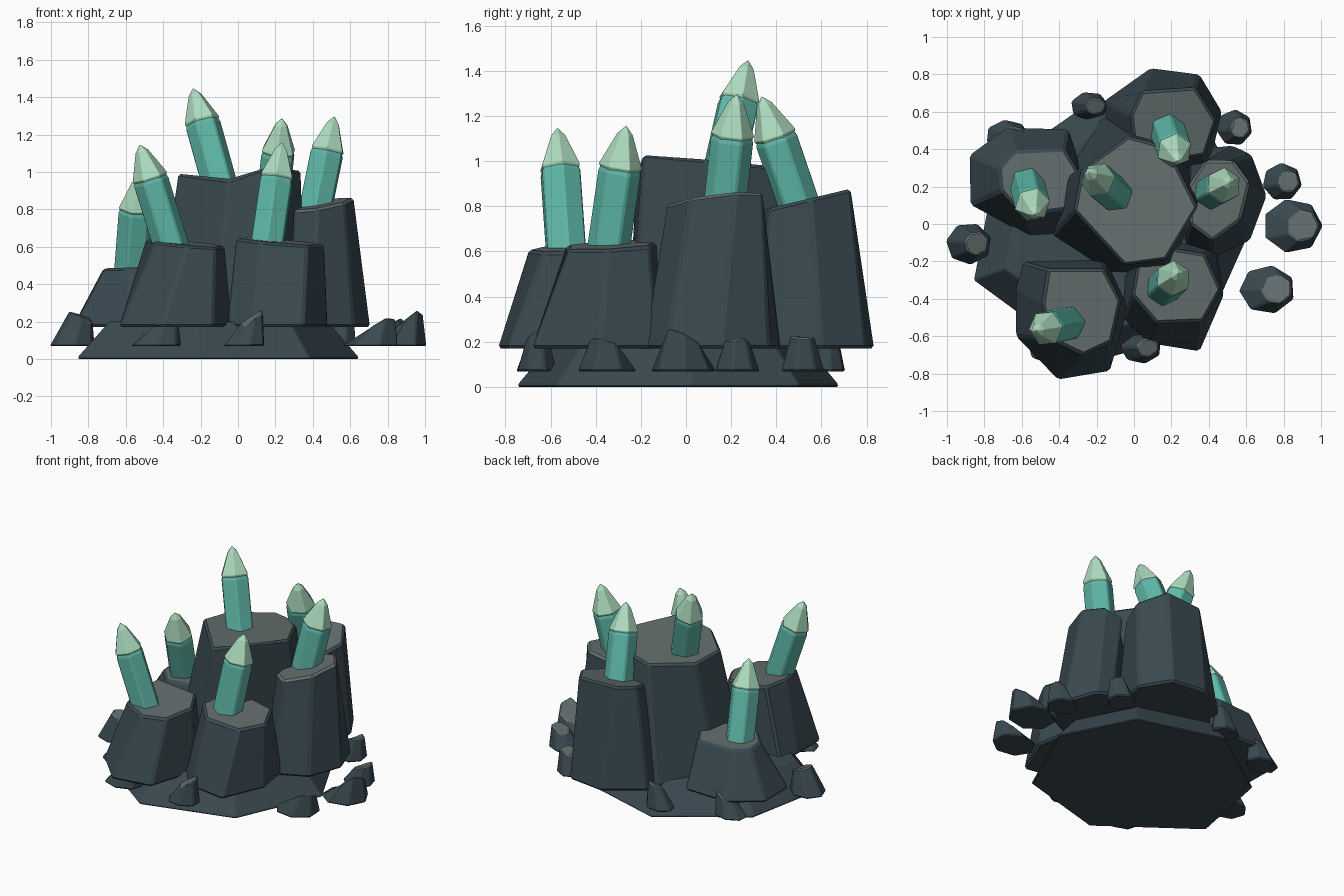
import bpy, bmesh, math, random
from mathutils import Vector

if "Cube" in bpy.data.objects:
    bpy.data.objects.remove(bpy.data.objects["Cube"])

random.seed(4)


def material(name, rgb):
    m = bpy.data.materials.new(name)
    m.diffuse_color = (*rgb, 1)
    m.use_nodes = True
    m.node_tree.nodes["Principled BSDF"].inputs["Base Color"].default_value = m.diffuse_color
    return m


STONE = material("dark_stone", (0.042, 0.068, 0.082))
STONE_TOP = material("grey_stone_top", (0.125, 0.155, 0.155))
TEAL = material("teal_crystal", (0.115, 0.485, 0.40))
PALE = material("pale_crystal", (0.42, 0.72, 0.52))


def finish(bm, name, mats, bevel):
    bmesh.ops.recalc_face_normals(bm, faces=bm.faces)
    me = bpy.data.meshes.new(name)
    bm.to_mesh(me)
    bm.free()
    for m in mats:
        me.materials.append(m)
    ob = bpy.data.objects.new(name, me)
    bpy.context.collection.objects.link(ob)
    if bevel:
        mod = ob.modifiers.new("worn_edges", 'BEVEL')
        mod.width = bevel
        mod.segments = 1
        mod.limit_method = 'ANGLE'
        mod.angle_limit = math.radians(25)
    return ob


def loft(name, rings, bevel, mats, cap_material=0):
    """Joins rings of equal point count and caps both ends."""
    bm = bmesh.new()
    vs = [[bm.verts.new(p) for p in r] for r in rings]
    n = len(rings[0])
    for a, b in zip(vs, vs[1:]):
        for i in range(n):
            j = (i + 1) % n
            bm.faces.new((a[i], a[j], b[j], b[i]))
    bm.faces.new(vs[0])
    bm.faces.new(vs[-1]).material_index = cap_material
    return finish(bm, name, mats, bevel)


# Sloping base slab
foot = [(-.855, -.30), (-.25, -.745), (.38, -.57), (.645, .02),
        (.40, .50), (-.20, .675), (-.74, .30)]
loft("base_slab", [[(x, y, 0) for x, y in foot],
                   [(x, y, .012) for x, y in foot],
                   [(-.1 + (x + .1) * .78, -.03 + (y + .03) * .78, .2) for x, y in foot]],
     .008, [STONE, STONE_TOP])


# Tapered rock columns; the top is a tilted plane z = h + sx*x + sy*y
def column(name, bottom, top, h, sx, sy, dents={}):
    cx = sum(p[0] for p in top) / len(top)
    cy = sum(p[1] for p in top) / len(top)
    upper = [(x, y, h + sx * (x - cx) + sy * (y - cy) + dents.get(i, 0))
             for i, (x, y) in enumerate(top)]
    loft(name, [[(x, y, .17) for x, y in bottom], upper], .014,
         [STONE, STONE_TOP], 1)


column("centre_column",
       [(-.44, -.06), (-.40, .22), (-.17, .57), (.15, .58), (.37, .2), (.2, -.25), (-.13, -.26)],
       [(-.32, .07), (-.28, .29), (-.03, .47), (.18, .41), (.34, .09), (.17, -.19), (-.05, -.22)],
       .99, .04, -.08, {6: -.06, 5: .01, 0: .01})
column("back_column",
       [(.09, .835), (.35, .80), (.47, .60), (.40, .30), (.10, .22), (-.14, .40), (-.16, .66)],
       [(.04, .71), (.33, .73), (.44, .55), (.38, .37), (.15, .33), (.0, .44), (-.02, .58)],
       .83, 0, .24)
column("right_column",
       [(.27, -.10), (.40, -.19), (.62, -.09), (.71, .15), (.63, .37), (.53, .42), (.30, .40)],
       [(.30, .0), (.42, -.09), (.57, .02), (.62, .22), (.53, .34), (.38, .34), (.29, .20)],
       .83, .16, .09)
column("front_right_column",
       [(.24, -.10), (.44, -.12), (.48, -.38), (.35, -.685), (.08, -.64), (-.06, -.51), (-.05, -.27)],
       [(.20, -.13), (.38, -.16), (.465, -.35), (.37, -.52), (.12, -.53), (-.01, -.38), (.02, -.20)],
       .63, -.08, .05)
column("front_left_column",
       [(-.60, -.20), (-.15, -.19), (-.03, -.45), (-.13, -.79), (-.41, -.835), (-.635, -.60), (-.635, -.35)],
       [(-.46, -.24), (-.16, -.24), (-.07, -.41), (-.12, -.63), (-.27, -.70), (-.44, -.62), (-.49, -.43)],
       .62, -.09, .05)
column("left_column",
       [(-.68, .52), (-.35, .51), (-.25, .20), (-.37, -.06), (-.56, -.07), (-.88, .10), (-.885, .37)],
       [(-.64, .39), (-.37, .40), (-.28, .25), (-.35, .08), (-.60, .05), (-.71, .18), (-.72, .30)],
       .49, .03, 0)

# Loose stones: x, y, half width, half depth, top height, top tilt in x and y
stones = [(.845, -.01, .165, .15, .20, .6, -.25), (.79, .225, .11, .105, .20, .4, -.2),
          (.71, -.35, .155, .135, .175, .6, -.3), (-.885, -.105, .125, .115, .225, -.3, .1),
          (-.24, .63, .105, .08, .22, .2, .2), (-.68, .47, .12, .09, .20, .3, .1),
          (.535, .515, .10, .10, .22, .2, -.1), (.035, -.66, .115, .09, .22, .7, .3),
          (-.44, -.655, .14, .10, .20, .4, .2)]
for k, (x, y, rx, ry, h, tx, ty) in enumerate(stones):
    low, high = [], []
    for i in range(7):
        a = math.tau * i / 7 + k * .7
        c, s = math.cos(a), math.sin(a)
        low.append((x + rx * c, y + ry * s, .068))
        high.append((x + rx * (.36 + .52 * c), y + ry * .56 * s,
                     h + tx * rx * .52 * c + ty * ry * .56 * s + random.uniform(-.02, .02)))
    loft(f"loose_stone_{k + 1}", [low, high], .008, [STONE, STONE_TOP], 1)


# Leaning crystals: six-sided shaft with a pointed cap
def crystal(name, base, tip, turn):
    base, tip = Vector(base), Vector(tip)
    d = tip - base
    length = d.length
    rot = d.to_track_quat('Z', 'Y')

    def ring(r, h):
        return [base + rot @ Vector((r * math.cos(turn + math.tau * i / 6),
                                     r * math.sin(turn + math.tau * i / 6), h))
                for i in range(6)]
    s = length - .185
    loft(name + "_shaft", [ring(.098, -.05), ring(.098, s - .018), ring(.086, s)],
         .008, [TEAL])
    loft(name + "_cap", [ring(.088, s - .012), ring(.097, s + .004),
                         ring(.036, length - .037), ring(.003, length)], .004, [PALE])


crystal("centre_crystal", (-.10, .16, .94), (-.24, .275, 1.445), .3)
crystal("back_crystal", (.18, .50, .80), (.235, .335, 1.285), .1)
crystal("right_crystal", (.41, .17, .78), (.515, .225, 1.295), .5)
crystal("front_right_crystal", (.155, -.345, .60), (.235, -.265, 1.155), .2)
crystal("front_left_crystal", (-.35, -.53, .58), (-.525, -.57, 1.145), .4)
crystal("left_crystal", (-.57, .21, .46), (-.53, .05, .98), .0)
